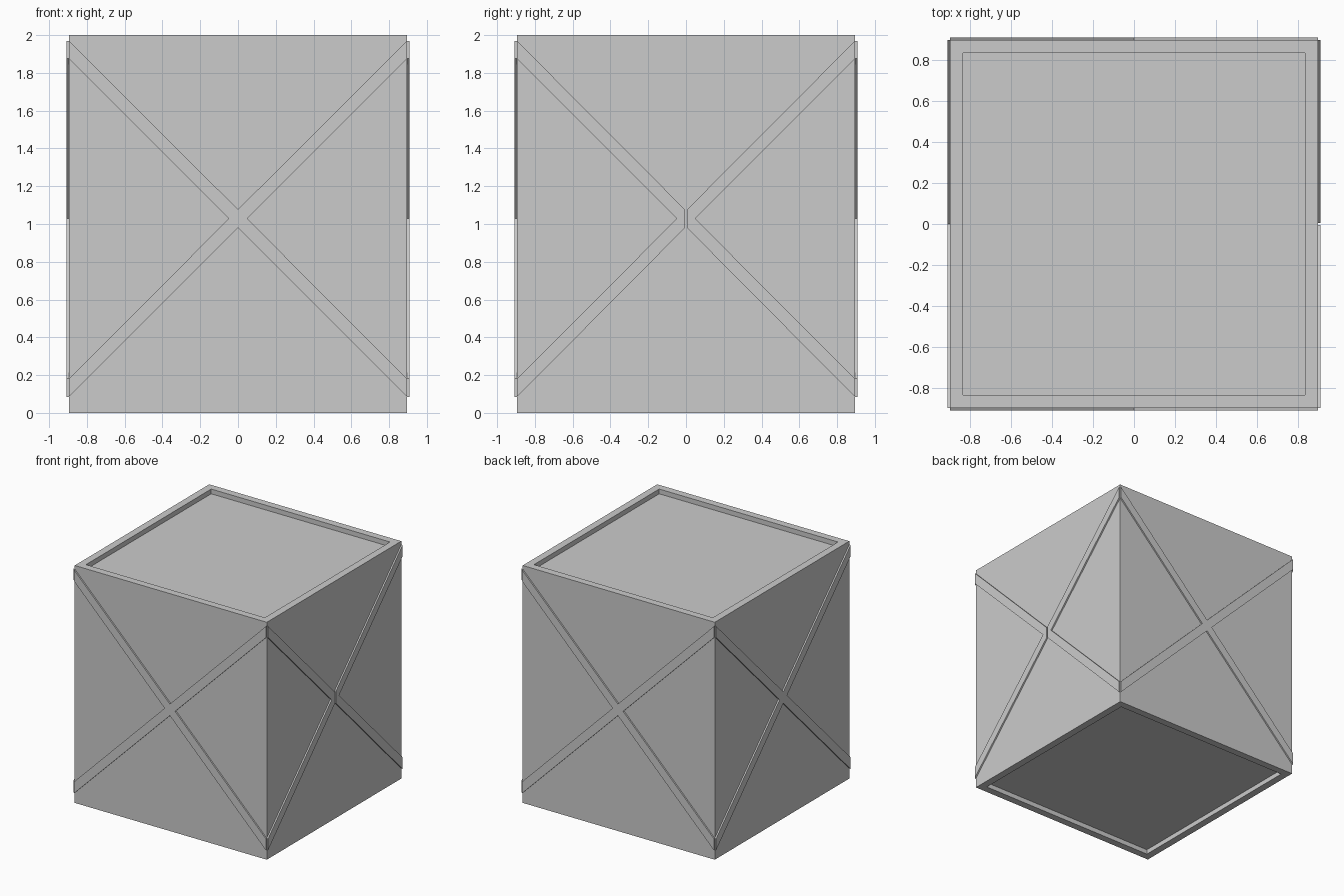
import bpy, bmesh
from math import pi
from mathutils import Matrix

if "Cube" in bpy.data.objects:
    bpy.data.objects.remove(bpy.data.objects["Cube"])

H = 0.895       # half width of the crate
T = 0.0125      # brace thickness
HEIGHT = 2.0


def finish(name, bm):
    bmesh.ops.recalc_face_normals(bm, faces=bm.faces)
    me = bpy.data.meshes.new(name)
    bm.to_mesh(me)
    bm.free()
    ob = bpy.data.objects.new(name, me)
    bpy.context.collection.objects.link(ob)
    return ob


# crate body with a shallow recessed panel in the top and the bottom
bm = bmesh.new()
bmesh.ops.create_cube(bm, size=1, matrix=Matrix.Translation((0, 0, HEIGHT / 2))
                      @ Matrix.Diagonal((2 * H, 2 * H, HEIGHT, 1)))
for sign in (1, -1):
    bm.normal_update()
    cap = [f for f in bm.faces if f.normal.z * sign > 0.9]
    bmesh.ops.inset_region(bm, faces=cap, thickness=0.087)
    inner = bmesh.ops.extrude_face_region(bm, geom=cap)
    bmesh.ops.delete(bm, geom=cap, context='FACES_ONLY')
    verts = [v for v in inner["geom"] if isinstance(v, bmesh.types.BMVert)]
    bmesh.ops.translate(bm, verts=verts, vec=(0, 0, -0.04 * sign))
finish("crate_body", bm)

# one half of a cross brace, as (across, up)
HALF = [(0, 1.077), (H, 1.97), (H, 1.875), (0.049, 1.028),
        (H, 0.181), (H, 0.084), (0, 0.979)]


def brace(name, angle, outlines):
    bm = bmesh.new()
    for pts in outlines:
        face = bm.faces.new([bm.verts.new((x, -H, z)) for x, z in pts])
        res = bmesh.ops.extrude_face_region(bm, geom=[face])
        verts = [v for v in res["geom"] if isinstance(v, bmesh.types.BMVert)]
        bmesh.ops.translate(bm, verts=verts, vec=(0, -T, 0))
    bmesh.ops.rotate(bm, verts=bm.verts, matrix=Matrix.Rotation(angle, 3, 'Z'))
    return finish(name, bm)


# cross braces: whole on three sides, split by a narrow gap on the right
whole = HALF + [(-x, z) for x, z in reversed(HALF) if x > 0]
GAP = 0.006
right_half = [(max(x, GAP), z) for x, z in HALF]
left_half = [(-x, z) for x, z in right_half]
brace("front_brace", 0, [whole])
brace("right_brace", pi / 2, [right_half, left_half])
brace("back_brace", pi, [whole])
brace("left_brace", -pi / 2, [whole])
